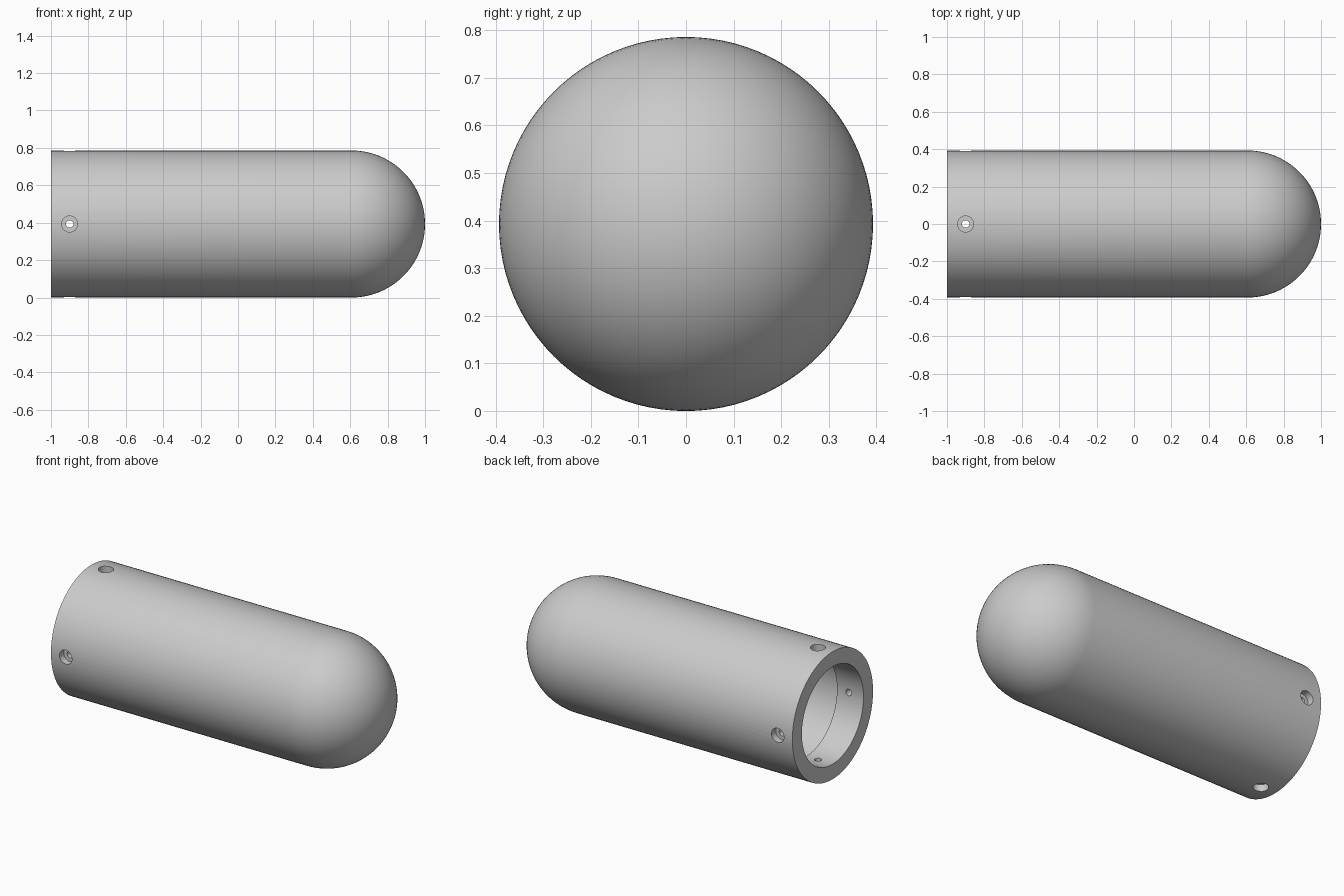
import bpy, bmesh
from math import pi, sin, cos
from mathutils import Matrix, Vector

if "Cube" in bpy.data.objects:
    bpy.data.objects.remove(bpy.data.objects["Cube"], do_unlink=True)

R = 0.393          # outer radius
LIP_R = 0.30       # bore radius at the open end
LIP_DEPTH = 0.18
CAVITY_R = 0.345   # wider cavity behind the lip
DOME_X = 1 - R     # centre of the rounded end
HOLE_X = -0.9

grey = bpy.data.materials.new("plain grey")
grey.use_nodes = True
colour = (0.6, 0.6, 0.6, 1)
grey.diffuse_color = colour
grey.node_tree.nodes["Principled BSDF"].inputs["Base Color"].default_value = colour


def lathe(name, profile, steps):
    """Spin (x, radius) points around the x axis."""
    bm = bmesh.new()
    verts = [bm.verts.new((x, 0, r)) for x, r in profile]
    edges = [bm.edges.new(pair) for pair in zip(verts, verts[1:])]
    bmesh.ops.spin(bm, geom=verts + edges, cent=(0, 0, 0), axis=(1, 0, 0),
                   angle=2 * pi, steps=steps)
    bmesh.ops.remove_doubles(bm, verts=bm.verts, dist=1e-5)
    bmesh.ops.recalc_face_normals(bm, faces=bm.faces)
    mesh = bpy.data.meshes.new(name)
    bm.to_mesh(mesh)
    bm.free()
    mesh.materials.append(grey)
    obj = bpy.data.objects.new(name, mesh)
    bpy.context.collection.objects.link(obj)
    return obj


def dome(radius, count=24):
    """Quarter arc from the straight wall to the tip."""
    angles = [pi / 2 * i / count for i in range(count + 1)]
    return [(DOME_X + radius * sin(a), radius * cos(a) if a < pi / 2 else 0)
            for a in angles]


# Hollow shell: outer wall and dome, then cavity, lip and rim
lip_x = -1 + LIP_DEPTH
outer = [(-1, R)] + dome(R)
inner = dome(CAVITY_R)[::-1] + [(lip_x, CAVITY_R), (lip_x, LIP_R), (-1, LIP_R), (-1, R)]
# The two tips lie on the axis, so the halves are spun as one closed body
shell = lathe("capsule_shell", outer + inner, 96)
bm = bmesh.new()
bm.from_mesh(shell.data)
# Drop the line joining the two tips, if any remains
loose = [e for e in bm.edges if not e.link_faces]
bmesh.ops.delete(bm, geom=loose, context="EDGES")
# Orient by side: outer wall and rim outward, cavity toward the axis
for f in bm.faces:
    c = f.calc_center_median()
    core = Vector((min(max(c.x, -1), DOME_X), 0, 0))
    away = c - core
    if abs(f.normal.x) > 0.99 and c.x < 0:
        want = Vector((-1 if c.x < -0.99 else 1, 0, 0))
    else:
        want = away if away.length > (R + CAVITY_R) / 2 else -away
    if f.normal.dot(want) < 0:
        f.normal_flip()
bm.to_mesh(shell.data)
bm.free()
shell.location.z = R

# Counterbored screw holes, a straight pair across y and another across z
head, bolt, seat, reach = 0.043, 0.02, 0.35, 0.5
half = [(seat, bolt), (seat, head), (reach, head), (reach, 0)]
hole_profile = [(-x, r) for x, r in reversed(half)] + half
bpy.context.view_layer.objects.active = shell
for axis in "ZY":
    cutter = lathe("screw_hole_cutter", hole_profile, 32)
    cutter.matrix_world = Matrix.Translation((HOLE_X, 0, R)) @ Matrix.Rotation(pi / 2, 4, axis)
    cutter.hide_render = True
    cut = shell.modifiers.new("screw_holes", "BOOLEAN")
    cut.operation = "DIFFERENCE"
    cut.solver = "EXACT"
    cut.object = cutter
    bpy.context.view_layer.update()
    bpy.ops.object.modifier_apply(modifier=cut.name)
    bpy.data.objects.remove(cutter, do_unlink=True)

# Smooth walls with crisp rims
bpy.ops.object.select_all(action="DESELECT")
shell.select_set(True)
bpy.ops.object.shade_smooth_by_angle(angle=pi / 6)
